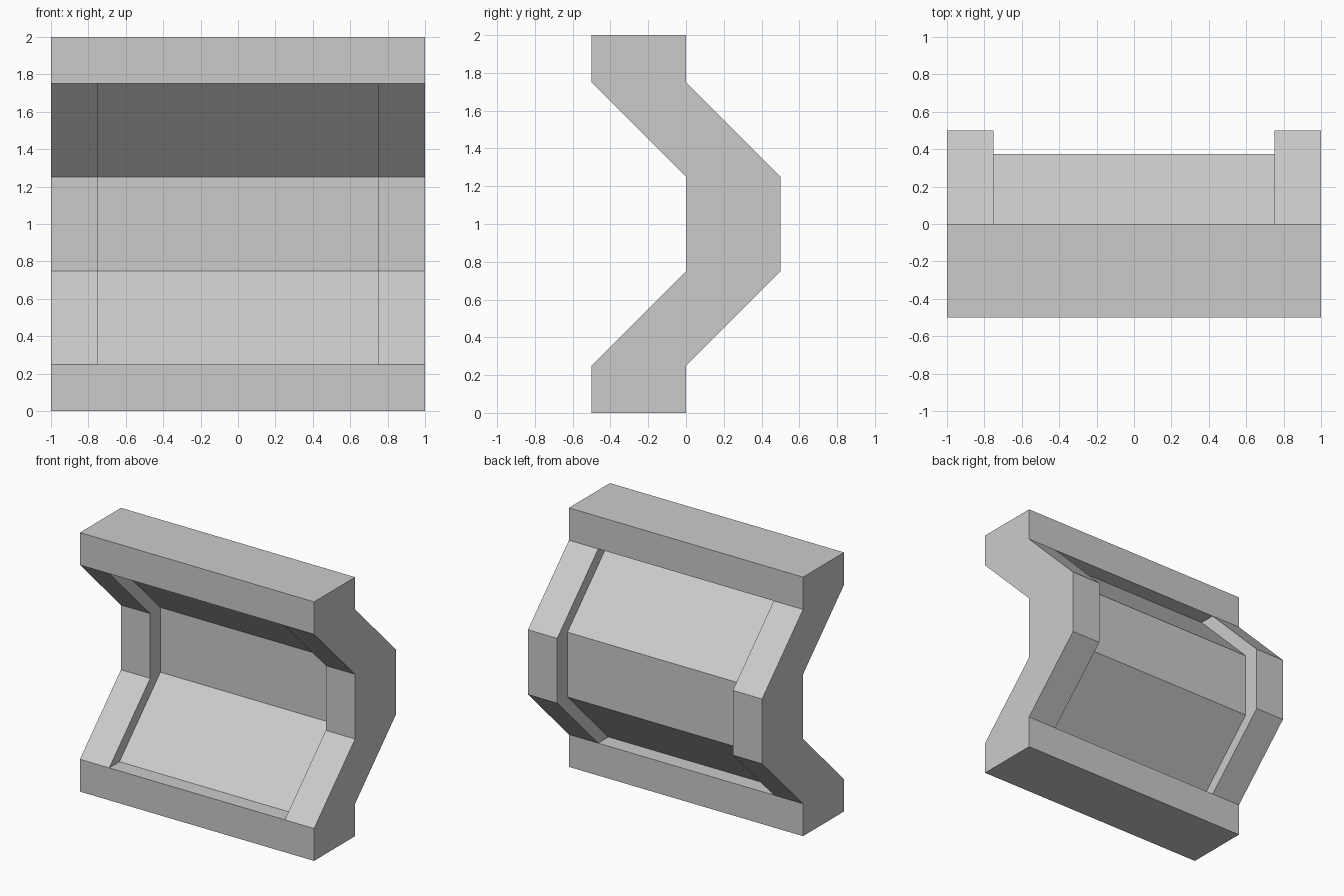
import bpy, bmesh

if "Cube" in bpy.data.objects:
    bpy.data.objects.remove(bpy.data.objects["Cube"])

# Zigzag side profile (y, z): front line going up, back line coming down
front = [(-0.5, 0), (-0.5, 0.25), (0, 0.75), (0, 1.25), (-0.5, 1.75), (-0.5, 2)]
profile = front + [(y + 0.5, z) for y, z in reversed(front)]
n = len(profile)

# Extrude the profile across x, split where the side frames meet the panel
bm = bmesh.new()
loops = [[bm.verts.new((x, y, z)) for y, z in profile] for x in (-1, -0.75, 0.75, 1)]
bm.faces.new(loops[0])
bm.faces.new(loops[-1][::-1])
centre = []
for a, b in zip(loops, loops[1:]):
    for i in range(n):
        j = (i + 1) % n
        face = bm.faces.new((a[i], b[i], b[j], a[j]))
        if a is loops[1]:
            centre.append(face)


def recess(faces, depth):
    """Push a face region along y, leaving walls and ledges round it."""
    moved = bmesh.ops.extrude_face_region(bm, geom=faces)["geom"]
    old = [f for f in faces if f.is_valid]
    if old:
        bmesh.ops.delete(bm, geom=old, context='FACES')
    verts = [v for v in moved if isinstance(v, bmesh.types.BMVert)]
    bmesh.ops.translate(bm, verts=verts, vec=(0, depth, 0))


# Panel recesses on the front and the back
recess(centre[1:4], 0.125)
recess(centre[7:10], -0.125)

# Merge the flat splits on the rails and finish the mesh
bmesh.ops.dissolve_limit(bm, angle_limit=0.01, verts=bm.verts[:], edges=bm.edges[:])
bmesh.ops.recalc_face_normals(bm, faces=bm.faces[:])
mesh = bpy.data.meshes.new("folded_wall_panel")
bm.to_mesh(mesh)
bm.free()
bpy.context.collection.objects.link(bpy.data.objects.new("folded_wall_panel", mesh))
